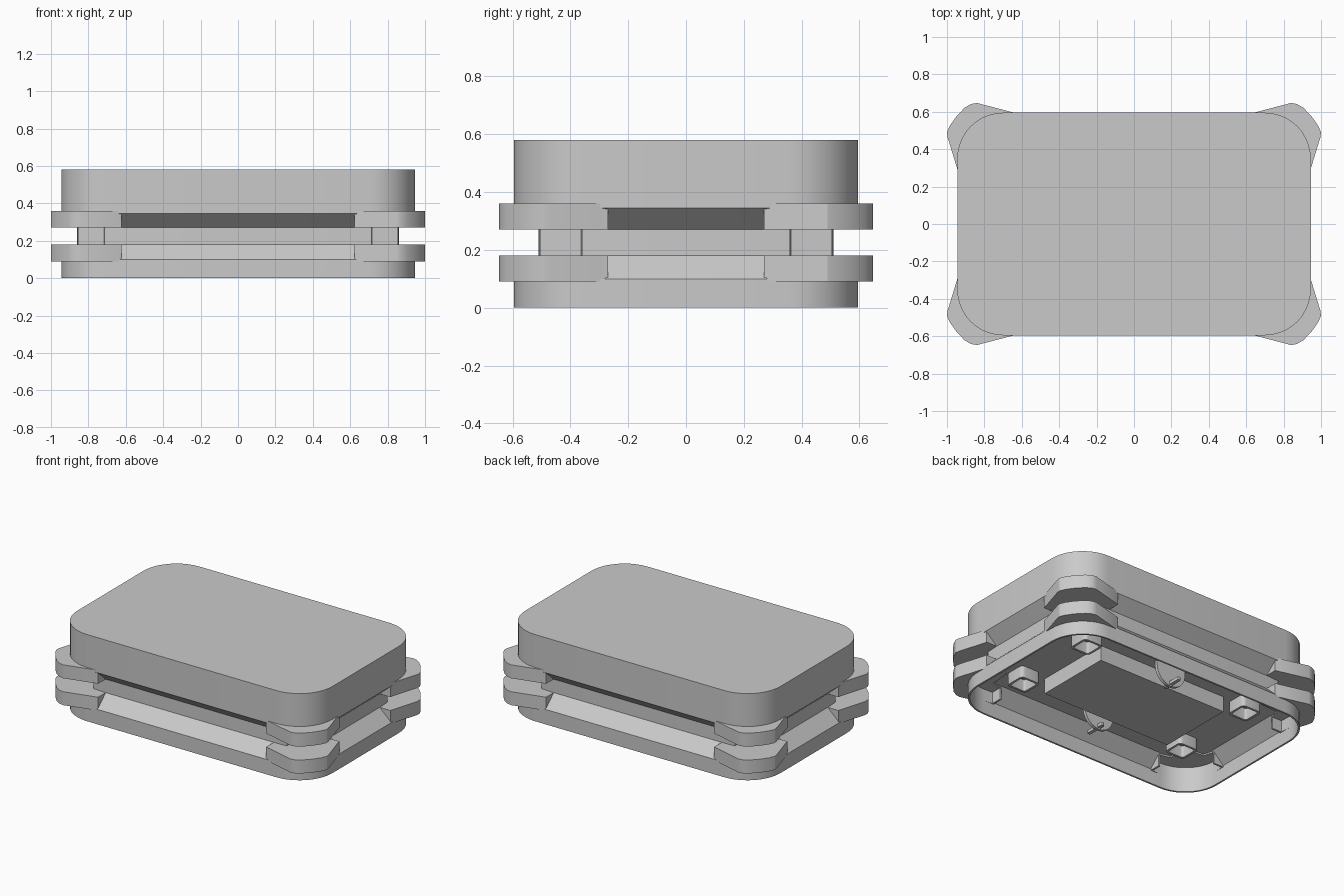
import bpy, bmesh, math
from mathutils import Vector

cube = bpy.data.objects.get("Cube")
if cube:
    bpy.data.objects.remove(cube, do_unlink=True)

grey = bpy.data.materials.new("light_grey_plastic")
grey.use_nodes = True
colour = (0.59, 0.59, 0.59, 1)
grey.diffuse_color = colour
grey.node_tree.nodes["Principled BSDF"].inputs["Base Color"].default_value = colour

HALF_X, HALF_Y, RADIUS = 0.945, 0.595, 0.245
WALL = 0.012
SIDES = (("left", 1), ("right", -1))
ENDS = (("back", 1), ("front", -1))


def finish(name, bm):
    bmesh.ops.recalc_face_normals(bm, faces=bm.faces)
    mesh = bpy.data.meshes.new(name)
    bm.to_mesh(mesh)
    bm.free()
    mesh.materials.append(grey)
    obj = bpy.data.objects.new(name, mesh)
    bpy.context.collection.objects.link(obj)
    bpy.ops.object.select_all(action='DESELECT')
    obj.select_set(True)
    bpy.context.view_layer.objects.active = obj
    bpy.ops.object.shade_smooth_by_angle(angle=math.radians(25))


def rounded(hx, hy, r, steps=10):
    points = []
    for k, (sx, sy) in enumerate(((1, 1), (-1, 1), (-1, -1), (1, -1))):
        for i in range(steps + 1):
            a = math.pi / 2 * (k + i / steps)
            points.append((sx * (hx - r) + r * math.cos(a),
                           sy * (hy - r) + r * math.sin(a)))
    return points


def loft(name, rings, closed=False):
    """Skin a list of (outline, z); closed joins the last ring to the first."""
    bm = bmesh.new()
    loops = [[bm.verts.new((x, y, z)) for x, y in pts] for pts, z in rings]
    pairs = list(zip(loops, loops[1:]))
    if closed:
        pairs.append((loops[-1], loops[0]))
    else:
        bm.faces.new(loops[0])
        bm.faces.new(loops[-1])
    for a, b in pairs:
        n = len(a)
        for i in range(n):
            j = (i + 1) % n
            bm.faces.new((a[i], a[j], b[j], b[i]))
    finish(name, bm)


def at_corners(name, rings, closed=False):
    """The same loft mirrored to all four corners."""
    for ex, sx in SIDES:
        for ey, sy in ENDS:
            loft(f"{name}_{ey}_{ex}",
                 [([(sx * x, sy * y) for x, y in pts], z) for pts, z in rings], closed)


def tray_ring(inset, z):
    return rounded(HALF_X - inset, HALF_Y - inset, RADIUS - inset), z


def rect(x0, x1, y0, y1):
    return [(x0, y0), (x1, y0), (x1, y1), (x0, y1)]


# Thin open base rim, and the lid tapering in to the waist
loft("base_rim", [tray_ring(*p) for p in ((0, 0), (0, 0.10), (WALL, 0.10), (WALL, 0))], True)
loft("lid", [tray_ring(*p) for p in ((0, 0.58), (0, 0.345), (0.085, 0.27))])

# Sloping shoulders from the rim up to the waist
for name, s in ENDS:
    loft("shoulder_" + name, [(rect(-0.63, 0.63, s * (y - WALL), s * y), z)
                              for y, z in ((HALF_Y, 0.10), (0.51, 0.18))])
for name, s in SIDES:
    loft("shoulder_" + name, [(rect(s * (x - WALL), s * x, -0.28, 0.28), z)
                              for x, z in ((HALF_X, 0.10), (0.86, 0.18))])

# Waist with notched corners, its underside closing the base
corner = [(0.86, 0.29), (0.855, 0.36), (0.72, 0.365), (0.715, 0.505), (0.645, 0.51)]
half = corner + [(-x, y) for x, y in reversed(corner)]
waist = half + [(-x, -y) for x, y in half]
loft("waist", [(waist, 0.178), (waist, 0.272)])

# Corner guards wrapping the rims, and the plates closing the notches
arc = rounded(HALF_X - WALL, HALF_Y - WALL, RADIUS - WALL)[:11]
guard = [(0.94, 0.27), (0.945, 0.295), (0.997, 0.465), (1.0, 0.49), (0.985, 0.525),
         (0.95, 0.575), (0.905, 0.622), (0.87, 0.642), (0.84, 0.647),
         (0.64, 0.595), (0.622, 0.59)]
wall = guard + [(0.622, 0.51), (0.634, 0.51), (0.634, 0.58)] + arc[::-1] \
    + [(0.93, 0.282), (0.86, 0.282), (0.86, 0.27)]
flange = [(0.86, 0.27)] + guard + [(0.622, 0.51), (0.70, 0.49), (0.71, 0.355), (0.84, 0.345)]
for level, z0, z1, plate in (("lower", 0.09, 0.18, 0.168), ("upper", 0.27, 0.36, 0.27)):
    at_corners(level + "_guard", [(wall, z0), (wall, z1)])
    at_corners(level + "_guard_plate", [(flange, plate), (flange, plate + WALL)])


# Square sockets
def socket(half_width, r):
    return [(x + 0.625, y + 0.298) for x, y in rounded(half_width, half_width, r, 4)]


outer, inner = socket(0.073, 0.025), socket(0.058, 0.015)
at_corners("socket", [(outer, 0.1), (outer, 0.18), (inner, 0.18), (inner, 0.1)], True)

# Central block on the underside
block = rect(-0.485, 0.485, -0.265, 0.265)
loft("centre_block", [(block, 0.075), (block, 0.18)])

# Round clip tabs with pins, midway along the long sides
for name, s in ENDS:
    bm = bmesh.new()
    outline = [Vector((0.11 * math.cos(a), s * 0.33, 0.145 + 0.11 * math.sin(a)))
               for a in (math.pi * (1 + i / 12) for i in range(13))]
    outline += [Vector((x, s * 0.33, 0.18)) for x in (0.11, -0.11)]
    face = bm.faces.new([bm.verts.new(p) for p in outline])
    out = bmesh.ops.extrude_face_region(bm, geom=[face])["geom"]
    bmesh.ops.translate(bm, vec=(0, s * 0.02, 0),
                        verts=[v for v in out if isinstance(v, bmesh.types.BMVert)])
    finish("clip_tab_" + name, bm)
    pin = [(x, y + s * 0.36) for x, y in rounded(0.012, 0.07, 0.01, 2)]
    loft("clip_pin_" + name, [(pin, 0.045), (pin, 0.065)])
